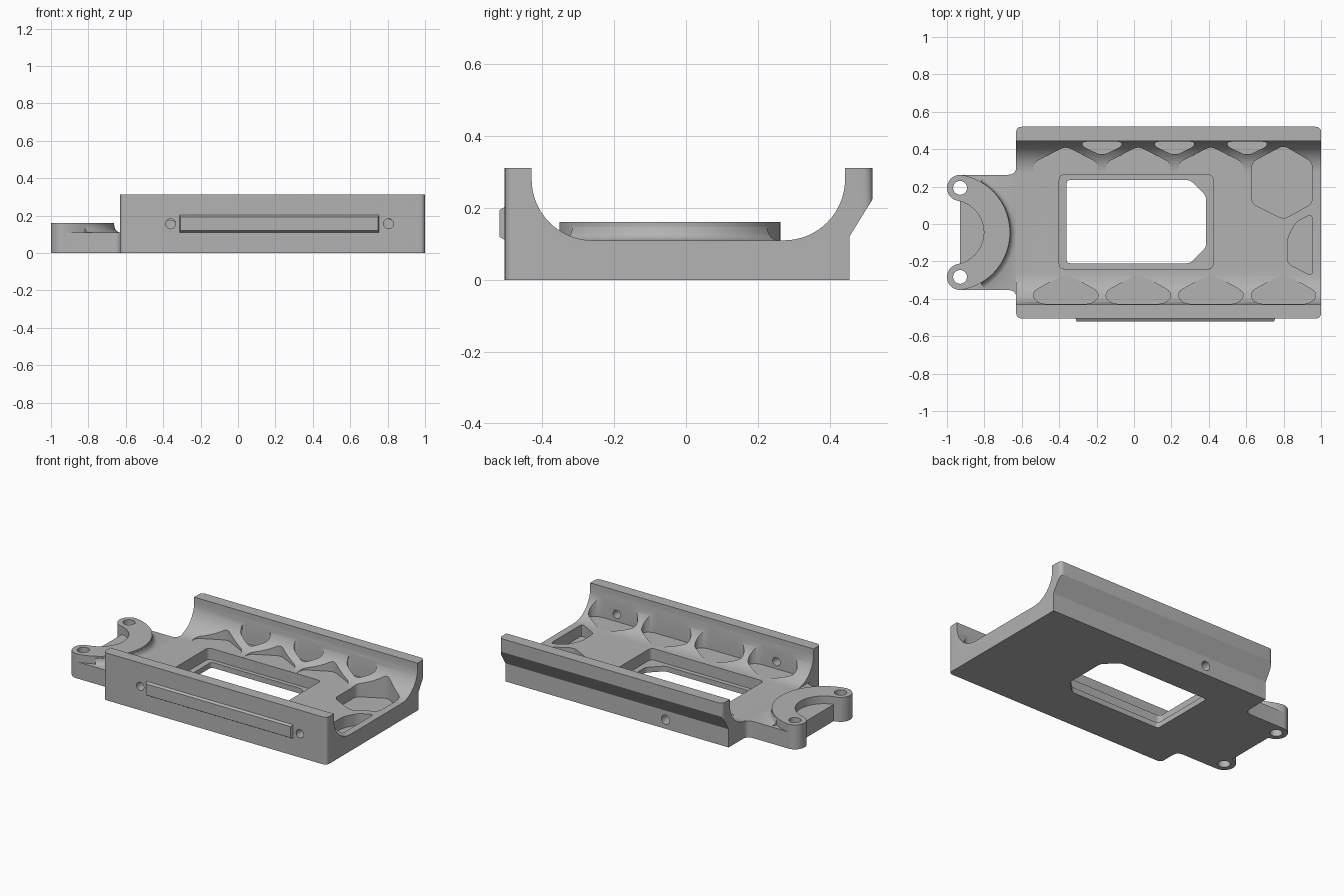
import bpy, bmesh
from math import cos, sin, pi, radians, atan2
from mathutils import Vector, Matrix

if "Cube" in bpy.data.objects:
    bpy.data.objects.remove(bpy.data.objects["Cube"])

grey = bpy.data.materials.new("plain grey")
grey.use_nodes = True
colour = (0.45, 0.45, 0.45, 1)
grey.diffuse_color = colour
grey.node_tree.nodes["Principled BSDF"].inputs["Base Color"].default_value = colour


def arc(cx, cy, r, a0, a1, n=16):
    return [(cx + r * cos(radians(a0 + (a1 - a0) * i / n)),
             cy + r * sin(radians(a0 + (a1 - a0) * i / n))) for i in range(n + 1)]


def rounded(pts, r, n=5):
    """Soften every corner of a polygon."""
    out = []
    for i, p in enumerate(pts):
        p = Vector(p)
        a, b = Vector(pts[i - 1]) - p, Vector(pts[(i + 1) % len(pts)]) - p
        a = p + a.normalized() * min(r, a.length * 0.45)
        b = p + b.normalized() * min(r, b.length * 0.45)
        for k in range(n + 1):
            t = k / n
            out.append(tuple(a * (1 - t) ** 2 + p * 2 * t * (1 - t) + b * t * t))
    return out


def rect(x0, y0, x1, y1):
    return [(x0, y0), (x1, y0), (x1, y1), (x0, y1)]


def finish(name, bm):
    bmesh.ops.recalc_face_normals(bm, faces=bm.faces)
    mesh = bpy.data.meshes.new(name)
    bm.to_mesh(mesh)
    bm.free()
    obj = bpy.data.objects.new(name, mesh)
    bpy.context.collection.objects.link(obj)
    mesh.materials.append(grey)
    return obj


def prism(name, pts, lo, hi, axis="Z"):
    """Extrude an outline along z, or a (y, z) outline along x, or an (x, z) one along y."""
    place = {"Z": lambda a, b, h: (a, b, h),
             "X": lambda a, b, h: (h, a, b),
             "Y": lambda a, b, h: (a, h, b)}[axis]
    bm = bmesh.new()
    low = [bm.verts.new(place(a, b, lo)) for a, b in pts]
    high = [bm.verts.new(place(a, b, hi)) for a, b in pts]
    bm.faces.new(low)
    bm.faces.new(high)
    for i in range(len(pts)):
        bm.faces.new((low[i - 1], low[i], high[i], high[i - 1]))
    return finish(name, bm)


def combine(target, other, operation):
    mod = target.modifiers.new("combine", "BOOLEAN")
    mod.operation, mod.object, mod.solver = operation, other, "EXACT"
    bpy.context.view_layer.objects.active = target
    bpy.ops.object.modifier_apply(modifier=mod.name)
    bpy.data.objects.remove(other)


# Tray: channel section with coved side walls
FLOOR = 0.11
section = [(-0.505, 0), (0.455, 0), (0.455, 0.12), (0.52, 0.225), (0.52, 0.312), (0.443, 0.312)]
section += arc(0.273, 0.28, 0.17, 0, -90)
section += arc(-0.26, 0.28, 0.17, -90, -180)
section += [(-0.43, 0.312), (-0.505, 0.312)]
tray = prism("tray", section, -0.7, 1.1, "X")
combine(tray, prism("plan", rounded(rect(-0.63, -0.505, 1, 0.52), 0.03), -0.1, 0.5), "INTERSECT")

# Neck joining the tray to the forked end
CX, CY = -0.975, -0.045
neck = [(-0.5, -0.44), (-0.63, -0.44), (-0.63, -0.353), (-0.93, -0.353),
        (-0.93, 0.263), (-0.63, 0.263), (-0.63, 0.36), (-0.5, 0.36)]
soft = rounded(neck, 0.045)
soft = [p for p in soft if p[0] > -0.88 and p[0] < -0.56]
outline = [(-0.5, -0.44)] + [p for p in soft if p[1] < 0] + neck[3:5]
outline += [p for p in soft if p[1] > 0] + [(-0.5, 0.36)]
combine(tray, prism("neck", outline, 0, FLOOR), "UNION")

# Raised fork: a thick arc with round ends
tip_x, tip_y = 0.045, 0.238
ang = atan2(tip_y, tip_x) * 180 / pi
fork = arc(CX, CY, 0.312, -ang, ang, 40)
fork += arc(CX + tip_x, CY + tip_y, 0.07, ang, ang + 180)[1:-1]
fork += arc(CX, CY, 0.172, ang, -ang, 32)
fork += arc(CX + tip_x, CY - tip_y, 0.07, 180 - ang, 360 - ang)[1:-1]
combine(tray, prism("fork", fork, 0, 0.161), "UNION")

# Cove where the fork meets the neck
bm = bmesh.new()
cove = [(0.29, 0.09), (0.29, 0.148), (0.313, 0.148), (0.317, 0.13), (0.326, 0.118), (0.343, 0.11), (0.343, 0.09)]
rings = [[bm.verts.new((CX + r * cos(radians(a)), CY + r * sin(radians(a)), z)) for r, z in cove]
         for a in range(-60, 61, 4)]
for r0, r1 in zip(rings, rings[1:]):
    for i in range(len(cove)):
        bm.faces.new((r0[i - 1], r0[i], r1[i], r1[i - 1]))
bm.faces.new(rings[0])
bm.faces.new(rings[-1])
combine(tray, finish("cove", bm), "UNION")


def cut(pts, lo, hi, axis="Z"):
    combine(tray, prism("cutter", pts, lo, hi, axis), "DIFFERENCE")


# Screw holes in the fork
for s in (-1, 1):
    cut(arc(CX + tip_x, CY + s * tip_y, 0.037, 0, 345, 23), -0.1, 0.4)

# Stepped window
cut(rounded(rect(-0.4, -0.24, 0.423, 0.263), 0.03), 0.035, 0.4)
cut(rounded([(-0.36, -0.21), (0.3, -0.21), (0.385, -0.125), (0.385, 0.15),
             (0.3, 0.235), (-0.36, 0.235)], 0.02), -0.1, 0.2)

# Honeycomb pockets along both walls
LEVEL = FLOOR - 0.0006
for i in range(4):
    x = -0.365 + 0.388 * i
    h = 0.172
    cut(rounded([(x - h, -0.36), (x - h, -0.4), (x - h + 0.04, -0.427), (x + h - 0.04, -0.427),
                 (x + h, -0.4), (x + h, -0.36), (x, -0.265)], 0.03), LEVEL, 0.5)
    if i < 3:
        cut(rounded([(x - h, 0.25), (x + h, 0.25), (x + h, 0.328), (x, 0.415), (x - h, 0.328)], 0.03),
            LEVEL, 0.5)
        m = x + 0.194
        cut(rounded([(m - 0.105, 0.44), (m - 0.105, 0.415), (m, 0.365),
                     (m + 0.105, 0.415), (m + 0.105, 0.44)], 0.025), LEVEL, 0.5)

# Two deep pockets in the floor at the open end
cut(rounded([(0.63, 0.11), (0.8, 0.025), (0.953, 0.11), (0.953, 0.33), (0.8, 0.42), (0.63, 0.33)], 0.03),
    0.035, 0.5)
cut(rounded([(0.953, 0.055), (0.865, 0.01), (0.82, -0.08), (0.82, -0.21), (0.953, -0.28)], 0.03),
    0.035, 0.5)

# Round holes in the front and back walls
for x in (-0.36, 0.805):
    cut(arc(x, 0.157, 0.027, 0, 345, 23), -0.6, -0.4, "Y")
cut(arc(-0.17, 0.06, 0.03, 0, 345, 23), 0.33, 0.6, "Y")

# Slim bar with sloping edges on the front wall
bar = prism("front_bar", rect(-0.315, 0.108, 0.757, 0.206), -0.52, -0.5, "Y")
for v in bar.data.vertices:
    if v.co.y < -0.51:
        v.co.x += 0.008 if v.co.x < 0 else -0.008
        v.co.z += 0.012 if v.co.z < 0.15 else -0.012

for obj in (tray, bar):
    bpy.ops.object.select_all(action="DESELECT")
    obj.select_set(True)
    bpy.context.view_layer.objects.active = obj
    bpy.ops.object.shade_smooth_by_angle(angle=radians(30))
